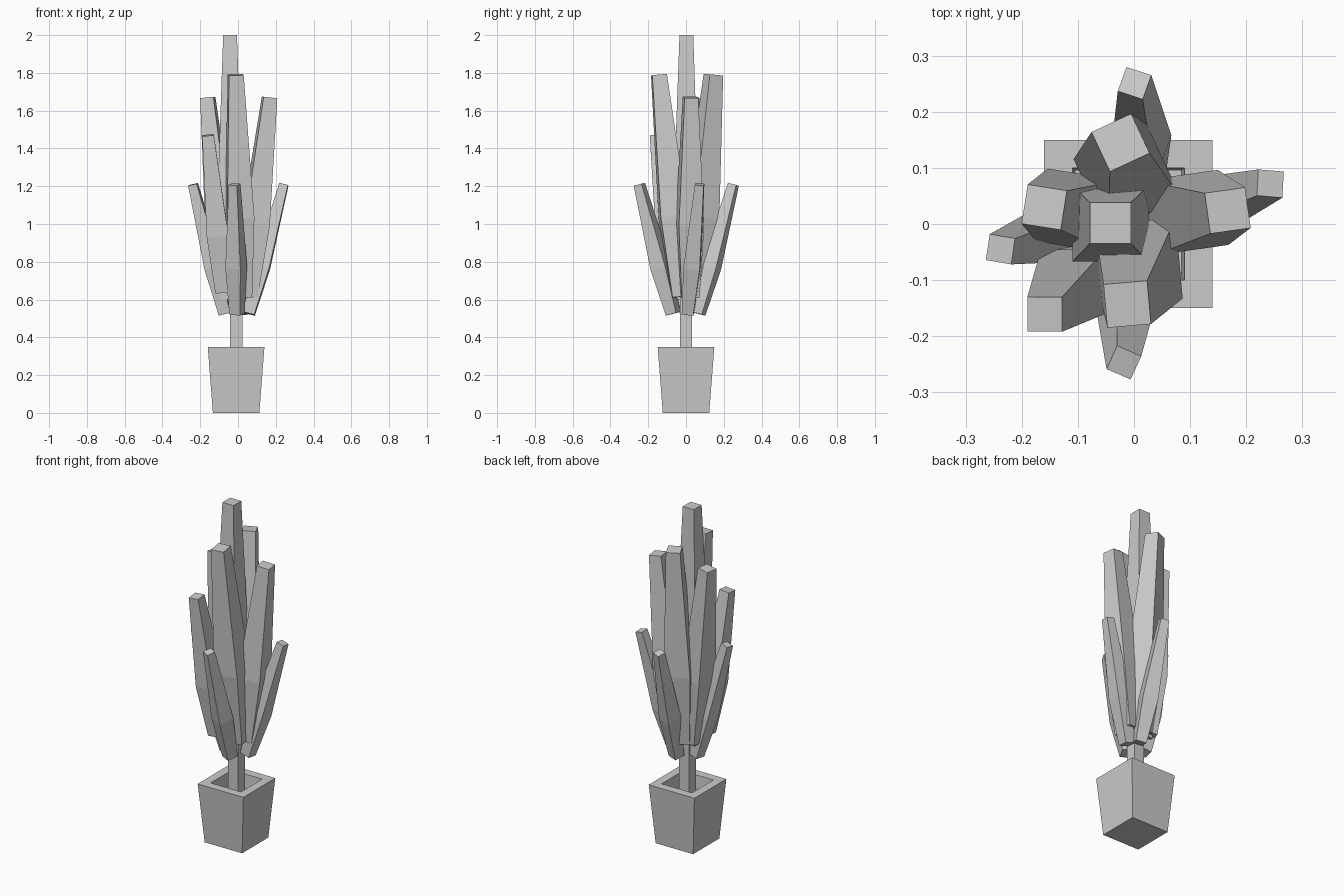
import bpy, bmesh, math
from mathutils import Vector

if "Cube" in bpy.data.objects:
    bpy.data.objects.remove(bpy.data.objects["Cube"])

CX = -0.01  # pot and trunk axis


def ring(bm, center, half, spin=0.0, axis=(0, 0, 1)):
    """Square ring of verts, spun about z then tilted to face along axis."""
    q = Vector((0, 0, 1)).rotation_difference(Vector(axis).normalized())
    verts = []
    for k in range(4):
        a = math.radians(spin + 45 + 90 * k)
        p = Vector((math.cos(a), math.sin(a), 0)) * half * math.sqrt(2)
        verts.append(bm.verts.new(Vector(center) + q @ p))
    return verts


def loft(name, rings):
    """Skin a stack of square rings and cap both ends."""
    bm = bmesh.new()
    loops = [ring(bm, *r) for r in rings]
    for a, b in zip(loops, loops[1:]):
        for i in range(4):
            j = (i + 1) % 4
            bm.faces.new((a[i], a[j], b[j], b[i]))
    bm.faces.new(loops[0][::-1])
    bm.faces.new(loops[-1])
    bmesh.ops.recalc_face_normals(bm, faces=bm.faces)
    me = bpy.data.meshes.new(name)
    bm.to_mesh(me)
    bm.free()
    ob = bpy.data.objects.new(name, me)
    bpy.context.collection.objects.link(ob)
    return ob


def leaf(name, base, tip, size, spin):
    """Bar that swells above its base and tapers to a cut tip."""
    b, t = Vector(base), Vector(tip)
    d = t - b
    h = size / 2
    loft(name, [(b, h * 1.3, spin, d),
                (b.lerp(t, 0.36), h * 1.85, spin, d),
                (t, h, spin, d)])


# Tapered square pot with a recessed soil floor
loft("pot", [((CX, 0, 0), 0.123),
             ((CX, 0, 0.35), 0.15),
             ((CX, 0, 0.35), 0.1),
             ((CX, 0, 0.27), 0.095)])

# Trunk
loft("trunk", [((CX, 0, 0.27), 0.033), ((CX, 0, 0.68), 0.033)])

# Low outer leaves
leaf("low_leaf_left", (-0.068, 0.0, 0.525), (-0.238, -0.045, 1.21), 0.047, -9)
leaf("low_leaf_right", (0.058, 0.01, 0.525), (0.243, 0.072, 1.21), 0.047, -4)
leaf("low_leaf_back", (0.017, 0.065, 0.525), (0.001, 0.251, 1.21), 0.047, -19)
leaf("low_leaf_front", (-0.005, -0.068, 0.525), (-0.018, -0.247, 1.21), 0.047, -24)

# Middle leaves
leaf("mid_leaf_corner", (-0.08, -0.07, 0.64), (-0.159, -0.161, 1.47), 0.062, 0)
leaf("mid_leaf_left", (-0.065, 0.02, 0.62), (-0.16, 0.03, 1.67), 0.071, -9)
leaf("mid_leaf_right", (0.05, 0.018, 0.615), (0.167, 0.024, 1.67), 0.073, 8)

# Tall inner leaves
leaf("tall_leaf_back", (-0.005, 0.045, 0.615), (-0.024, 0.145, 1.79), 0.078, 25)
leaf("tall_leaf_front", (0.02, -0.025, 0.615), (-0.012, -0.143, 1.79), 0.078, 5)
leaf("tall_leaf_center", (-0.042, 0.0, 0.6), (-0.042, 0.002, 2.0), 0.073, 0)
